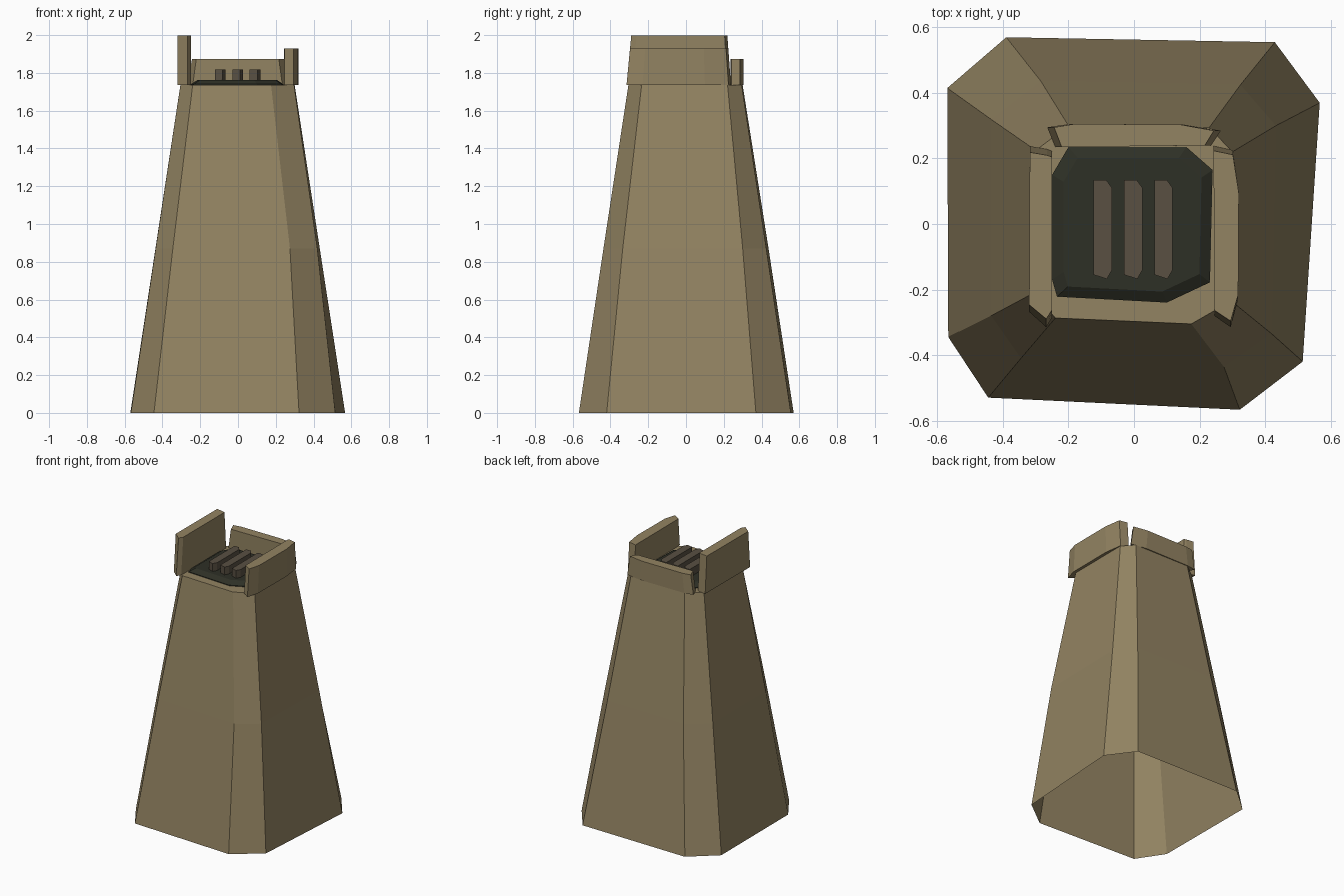
import bpy

if "Cube" in bpy.data.objects:
    bpy.data.objects.remove(bpy.data.objects["Cube"])

def material(name, rgb):
    m = bpy.data.materials.new(name)
    m.diffuse_color = (*rgb, 1)
    m.use_nodes = True
    m.node_tree.nodes["Principled BSDF"].inputs["Base Color"].default_value = m.diffuse_color
    return m

STONE = material("sandy tan", (0.29, 0.228, 0.122))
DARK = material("dark soot", (0.027, 0.029, 0.019))
SLAT = material("dull brown", (0.10, 0.08, 0.055))

def loft(name, rings, mat, bottom=True):
    """Skin stacked counter-clockwise rings of 3D points, closed on top."""
    n = len(rings[0])
    verts = [p for ring in rings for p in ring]
    faces = []
    for r in range(len(rings) - 1):
        for i in range(n):
            j = (i + 1) % n
            faces.append((r*n + i, r*n + j, (r+1)*n + j, (r+1)*n + i))
    faces.append(tuple(range((len(rings)-1)*n, len(rings)*n)))
    if bottom:
        faces.append(tuple(reversed(range(n))))
    me = bpy.data.meshes.new(name)
    me.from_pydata(verts, [], faces)
    me.materials.append(mat)
    ob = bpy.data.objects.new(name, me)
    bpy.context.collection.objects.link(ob)
    return ob

def ring(plan, z, sx=1, sy=1):
    return [(x*sx, y*sy, z) for x, y in plan]

# Tapered tower, uneven eight-sided plan, open underneath
base = [(-.445, -.53), (.323, -.567), (.515, -.42), (.567, .37),
        (.43, .555), (-.39, .57), (-.57, .415), (-.567, -.345)]
middle = [(-.345, -.41), (.275, -.437), (.42, -.335), (.433, .30),
          (.325, .425), (-.285, .437), (-.437, .32), (-.436, -.28)]
top = [(-.24, -.287), (.175, -.305), (.297, -.235), (.30, .22),
       (.23, .295), (-.20, .30), (-.30, .225), (-.305, -.21)]
loft("tower", [ring(base, 0), ring(middle, .87), ring(top, 1.735)], STONE, bottom=False)

# Dark bevelled hatch on the roof
hatch = [(-.235, -.222), (.10, -.24), (.232, -.178), (.24, .165),
         (.16, .235), (-.20, .235), (-.25, .15), (-.25, -.17)]
loft("roof_hatch", [ring(hatch, 1.73), ring(hatch, 1.74), ring(hatch, 1.762, .86, .86)], DARK)

# Three roof slats
for i, cx in enumerate((-.095, -.002, .09)):
    plan = [(cx-.028, -.155), (cx+.012, -.168), (cx+.028, -.14),
            (cx+.028, .11), (cx+.01, .135), (cx-.028, .135)]
    loft(f"roof_slat_{i+1}", [ring(plan, 1.75), ring(plan, 1.818)], SLAT)

# Parapet walls, ends leaning inward towards the top
left = [(-.32, -.268), (-.268, -.315), (-.25, -.285), (-.25, .222), (-.265, .228), (-.318, .238)]
right = [(.245, -.28), (.295, -.315), (.318, -.23), (.32, .10), (.302, .225), (.243, .238)]
back = [(-.24, .235), (.235, .24), (.265, .285), (.15, .304), (-.20, .305), (-.265, .295)]
for name, plan, z, sx, sy in (("left_parapet", left, 1.998, 1, .92),
                              ("right_parapet", right, 1.93, 1, .94),
                              ("back_parapet", back, 1.873, .92, 1)):
    loft(name, [ring(plan, 1.735), ring(plan, z, sx, sy)], STONE)
